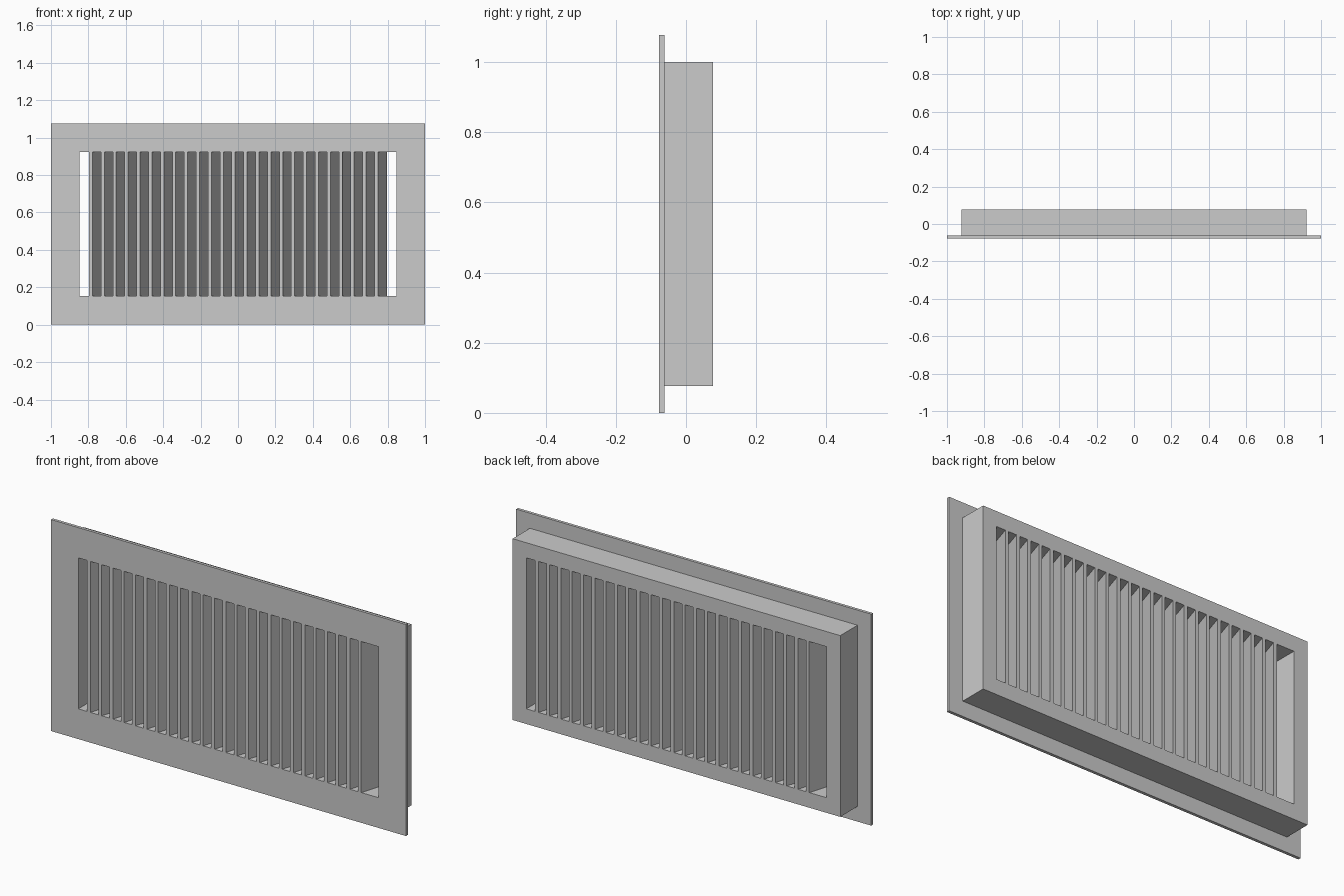
import bpy, bmesh

if "Cube" in bpy.data.objects:
    bpy.data.objects.remove(bpy.data.objects["Cube"])

U = 1 / 13                 # base module: outer frame is 26 x 14 modules
Y0, Y1 = -U, U             # front and back planes
PLATE = 0.015              # flange thickness
COUNT, PITCH = 25, 0.0636  # louvre blades
BLADE_W, SHIFT = 0.0185, 0.0485


def make_object(name, bm):
    bmesh.ops.recalc_face_normals(bm, faces=bm.faces)
    mesh = bpy.data.meshes.new(name)
    bm.to_mesh(mesh)
    bm.free()
    obj = bpy.data.objects.new(name, mesh)
    bpy.context.collection.objects.link(obj)
    return obj


def rect_loop(bm, inset, y):
    x, z0, z1 = 1 - inset, inset, 14 * U - inset
    return [bm.verts.new(p) for p in ((-x, y, z0), (x, y, z0), (x, y, z1), (-x, y, z1))]


# Frame: stepped section (wide front flange, deep rear box) swept round the opening
bm = bmesh.new()
section = [(2 * U, Y0), (0, Y0), (0, Y0 + PLATE), (U, Y0 + PLATE), (U, Y1), (2 * U, Y1)]
loops = [rect_loop(bm, *s) for s in section]
for a, b in zip(loops, loops[1:] + loops[:1]):
    for i in range(4):
        j = (i + 1) % 4
        bm.faces.new((a[i], a[j], b[j], b[i]))
make_object("vent_frame", bm)

# Louvre blade: slanted prism, flush with front and back of the frame
bm = bmesh.new()
half = (BLADE_W + SHIFT) / 2
start = -PITCH * (COUNT - 1) / 2
outline = [(-half, Y0), (-half + BLADE_W, Y0), (half, Y1), (half - BLADE_W, Y1)]
base = bm.faces.new([bm.verts.new((x + start, y, 2 * U)) for x, y in outline])
ext = bmesh.ops.extrude_face_region(bm, geom=[base], use_keep_orig=True)
top = [v for v in ext["geom"] if isinstance(v, bmesh.types.BMVert)]
bmesh.ops.translate(bm, verts=top, vec=(0, 0, 10 * U))
blades = make_object("louvre_blades", bm)

# Repeat the blade across the opening
arr = blades.modifiers.new("repeat", 'ARRAY')
arr.count = COUNT
arr.use_relative_offset = False
arr.use_constant_offset = True
arr.constant_offset_displace = (PITCH, 0, 0)
